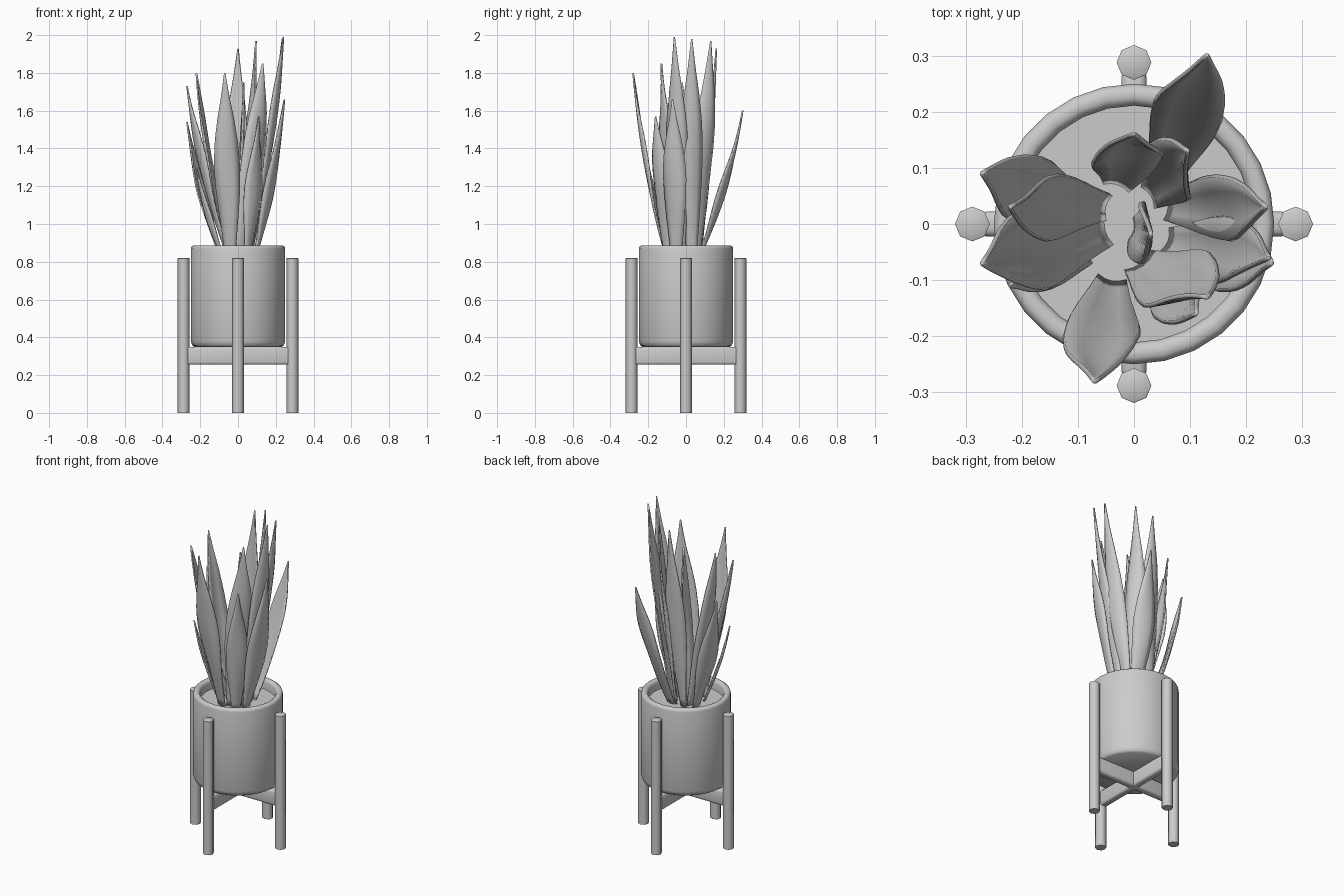
import bpy, bmesh, math
from mathutils import Vector

if "Cube" in bpy.data.objects:
    bpy.data.objects.remove(bpy.data.objects["Cube"])


def finish(name, bm, angle=50):
    bmesh.ops.recalc_face_normals(bm, faces=bm.faces)
    me = bpy.data.meshes.new(name)
    bm.to_mesh(me)
    bm.free()
    ob = bpy.data.objects.new(name, me)
    bpy.context.collection.objects.link(ob)
    bpy.ops.object.select_all(action='DESELECT')
    ob.select_set(True)
    bpy.context.view_layer.objects.active = ob
    bpy.ops.object.shade_smooth_by_angle(angle=math.radians(angle))
    return ob


def lathe(name, profile, sides):
    """Spin an (r, z) profile about z; r = 0 ends close to a point."""
    bm = bmesh.new()
    vs = [bm.verts.new((r, 0, z)) for r, z in profile]
    es = [bm.edges.new(p) for p in zip(vs, vs[1:])]
    bmesh.ops.spin(bm, geom=vs + es, cent=(0, 0, 0), axis=(0, 0, 1),
                   angle=2 * math.pi, steps=sides, use_merge=True)
    bmesh.ops.remove_doubles(bm, verts=bm.verts, dist=1e-4)
    return finish(name, bm)


# pot with a rounded rim, and the soil inside
lathe("pot", [(0, .35), (.232, .35), (.243, .358), (.25, .38), (.25, .868), (.247, .879),
              (.239, .885), (.224, .885), (.215, .879), (.211, .868), (.211, .80)], 28)
lathe("soil", [(0, .825), (.212, .825)], 28)

# four stand legs
for i, side in enumerate(("right", "back", "left", "front")):
    leg = lathe(side + "_leg", [(0, 0), (.031, 0), (.031, .818), (.028, .82), (0, .82)], 8)
    a = i * math.pi / 2
    leg.location = (.288 * math.cos(a), .288 * math.sin(a), 0)

# crossed support bars
for name, size in (("cross_bar_x", (.55, .045, .095)), ("cross_bar_y", (.045, .55, .095))):
    bm = bmesh.new()
    bmesh.ops.create_cube(bm, size=1)
    for v in bm.verts:
        v.co = Vector(c * s for c, s in zip(v.co, size)) + Vector((0, 0, .3025))
    bmesh.ops.bevel(bm, geom=bm.edges[:], offset=.014, segments=3, affect='EDGES', profile=.5)
    finish(name, bm)


def leaf(name, base, tip, width, twist=0.0, rows=20):
    """Sword-shaped channelled blade along a bowed path with a slender tip."""
    b, t = Vector((*base, .82)), Vector(tip)
    d = t - b
    ctrl = b + Vector((d.x * .70, d.y * .70, d.z * .5))
    out = math.atan2(d.y, d.x)
    shape = [.40, .58, .78, .95, 1.0, .90, .64, .30, .03]   # width along the blade
    bm = bmesh.new()
    grid = []
    for i in range(rows + 1):
        s = i / rows
        p = b * (1 - s) ** 2 + ctrl * 2 * s * (1 - s) + t * s * s
        k = min(int(s * 8), 7)
        w = width / 2 * (shape[k] + (shape[k + 1] - shape[k]) * (s * 8 - k))
        a = out + twist * (.4 + .6 * s) + .15 * math.sin(7 * s + tip[2] * 9)
        n = Vector((math.cos(a), math.sin(a), 0))
        side = Vector((-n.y, n.x, 0))
        # blade is channelled towards the plant centre
        grid.append([bm.verts.new(p + side * w * u + n * w * (.15 - .3 * u * u))
                     for u in (-1, -.5, 0, .5, 1)])
    for r0, r1 in zip(grid, grid[1:]):
        for j in range(4):
            bm.faces.new((r0[j], r0[j + 1], r1[j + 1], r1[j]))
    ob = finish(name, bm, 60)
    m = ob.modifiers.new("thickness", 'SOLIDIFY')
    m.thickness, m.offset = .008, 0


# leaves: base xy, tip xyz, width, twist
leaves = [
    ((-.04, -.10), (-.07, -.28, 1.80), .135, .1),
    ((.05, .07), (.13, .30, 1.60), .125, .2),
    ((-.05, -.01), (-.27, -.07, 1.73), .15, -.1),
    ((-.09, .03), (-.27, .09, 1.54), .125, .0),
    ((-.05, .03), (-.22, .03, 1.80), .12, -.4),
    ((.03, .05), (.095, .13, 1.97), .12, -.5),
    ((-.03, .07), (.00, .16, 1.93), .125, .4),
    ((.06, -.03), (.24, -.06, 1.99), .12, -.2),
    ((.06, .03), (.235, .03, 1.98), .12, .2),
    ((.01, -.07), (.13, -.13, 1.85), .15, -.8),
    ((.09, -.05), (.245, -.07, 1.66), .13, -.3),
    ((.05, -.09), (.11, -.16, 1.57), .12, .2),
    ((-.08, -.06), (-.22, -.11, 1.30), .06, .2),
    ((.00, -.01), (.03, -.02, 1.75), .11, .3),
]
for i, (b, t, w, tw) in enumerate(leaves):
    leaf("leaf_%02d" % (i + 1), b, t, w, tw)
